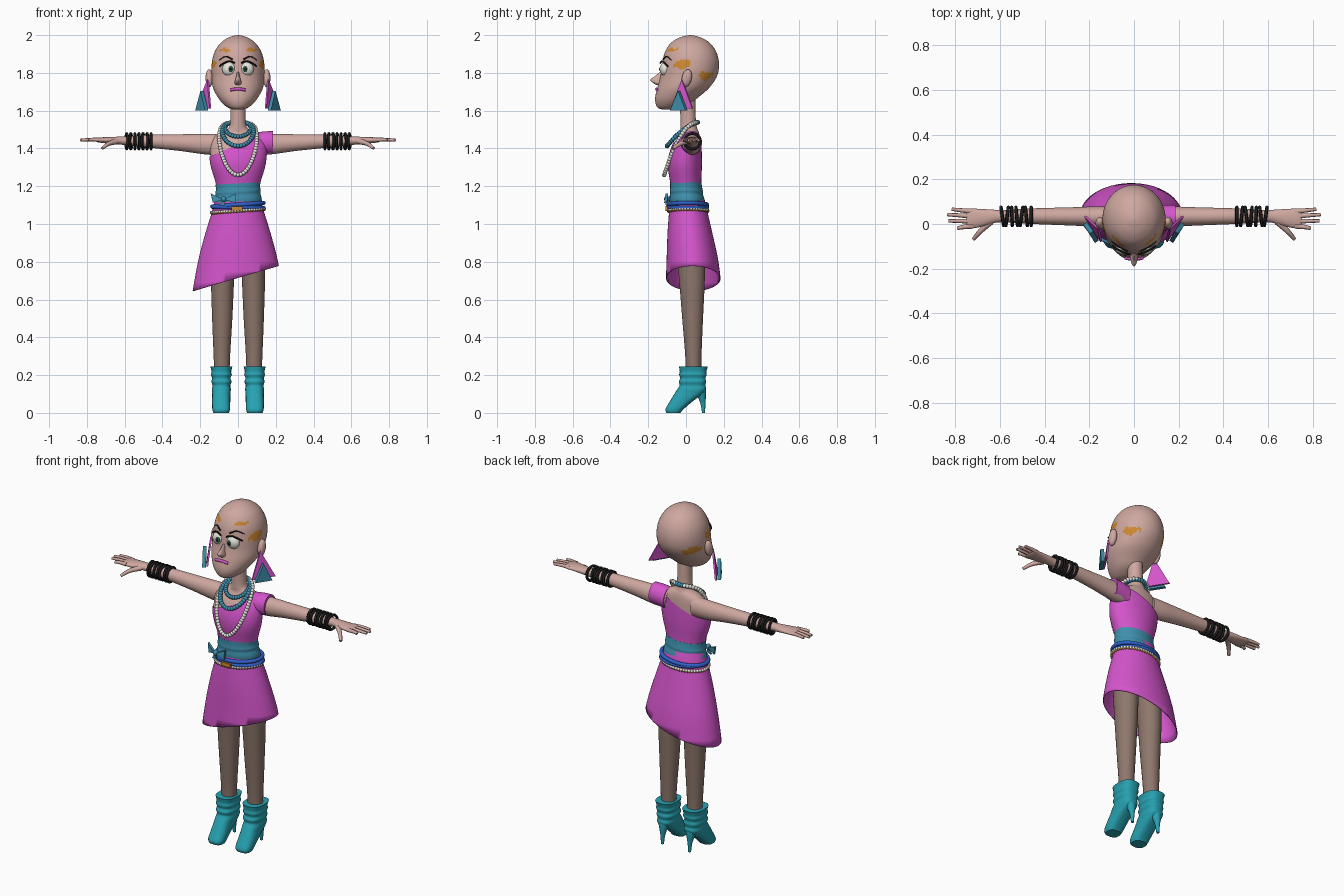
import bpy, bmesh, math
from mathutils import Vector, Matrix, noise
from mathutils.bvhtree import BVHTree

if "Cube" in bpy.data.objects:
    bpy.data.objects.remove(bpy.data.objects["Cube"], do_unlink=True)


def material(name, r, g, b):
    m = bpy.data.materials.new(name)
    m.use_nodes = True
    m.diffuse_color = (r, g, b, 1)
    m.node_tree.nodes["Principled BSDF"].inputs["Base Color"].default_value = (r, g, b, 1)
    return m


skin = material("skin", .62, .39, .35)
stocking = material("brown stocking", .27, .185, .15)
magenta = material("magenta", .66, .09, .6)
turquoise = material("turquoise", .02, .36, .44)
steel = material("steel blue", .05, .28, .42)
royal = material("royal blue", .03, .12, .6)
black = material("black", .01, .01, .01)
pearl = material("pearl white", .8, .78, .72)
amber = material("amber", .62, .25, .03)
iris = material("dark green", .03, .12, .08)


def finish(name, bm, *mats, smooth=True):
    bmesh.ops.recalc_face_normals(bm, faces=bm.faces)
    me = bpy.data.meshes.new(name)
    bm.to_mesh(me)
    bm.free()
    for m in mats:
        me.materials.append(m)
    if smooth:
        me.shade_smooth()
        me.set_sharp_from_angle(angle=math.radians(45))
    ob = bpy.data.objects.new(name, me)
    bpy.context.collection.objects.link(ob)
    return ob


def spline(rows, n=4):
    """Smooth interpolation through rows of numbers."""
    out, last = [], len(rows) - 1
    for i in range(last):
        p = [rows[max(0, min(last, i + k))] for k in (-1, 0, 1, 2)]
        for j in range(n):
            t = j / n
            out.append([.5 * (2*b + (c-a)*t + (2*a - 5*b + 4*c - d)*t*t + (3*b - a - 3*c + d)*t**3)
                        for a, b, c, d in zip(*p)])
    return out + [list(rows[-1])]


def loft(name, rows, *mats, axis="z", side=1, seg=32, n=4, e=1, cap=True, cut=None, shear=0, grow=0):
    """Skin rings given as (position, a min, a max, b min, b max)."""
    bm, rings = bmesh.new(), []
    for t, a0, a1, b0, b1 in spline(rows, n):
        ring = []
        for k in range(seg):
            w = 2 * math.pi * k / seg
            c, s = math.cos(w), math.sin(w)
            a = (a0+a1)/2 + ((a1-a0)/2 + grow) * math.copysign(abs(c)**e, c)
            b = (b0+b1)/2 + ((b1-b0)/2 + grow) * math.copysign(abs(s)**e, s)
            x, y, z = (a, b, t + shear*a) if axis == "z" else (t, a, b)
            ring.append(bm.verts.new((x * side, y, z)))
        rings.append(ring)
    for r, q in zip(rings, rings[1:]):
        for k in range(seg):
            bm.faces.new((r[k], r[(k+1) % seg], q[(k+1) % seg], q[k]))
    if cap:
        bm.faces.new(rings[0])
        bm.faces.new(rings[-1])
    if cut:
        bmesh.ops.bisect_plane(bm, geom=bm.verts[:] + bm.edges[:] + bm.faces[:],
                               plane_co=cut[0], plane_no=cut[1], clear_outer=True)
    return finish(name, bm, *mats)


def tube(name, pts, radius, mat, cyclic=False, end=1):
    """Round tube along points, tapering to a fraction of its radius."""
    cu = bpy.data.curves.new(name, "CURVE")
    cu.dimensions = "3D"
    cu.bevel_depth, cu.bevel_resolution, cu.use_fill_caps = radius, 2, True
    cu.materials.append(mat)
    pts = pts if cyclic else spline(pts)
    sp = cu.splines.new("POLY")
    sp.points.add(len(pts) - 1)
    for i, (p, q) in enumerate(zip(sp.points, pts)):
        p.co = (*q, 1)
        p.radius = 1 + (end - 1) * i / (len(pts) - 1)
    sp.use_cyclic_u = cyclic
    tmp = bpy.data.objects.new(name + "_path", cu)
    bpy.context.collection.objects.link(tmp)
    me = bpy.data.meshes.new_from_object(tmp.evaluated_get(bpy.context.evaluated_depsgraph_get()))
    bpy.data.objects.remove(tmp, do_unlink=True)
    me.shade_smooth()
    bpy.context.collection.objects.link(bpy.data.objects.new(name, me))


def ball(name, loc, size, mat, tilt=0):
    bm = bmesh.new()
    bmesh.ops.create_uvsphere(bm, u_segments=24, v_segments=14, radius=1)
    bm.transform(Matrix.Translation(loc) @ Matrix.Rotation(tilt, 4, "X") @ Matrix.Diagonal((*size, 1)))
    return finish(name, bm, mat)


def plate(name, pts, depth, mat):
    """Flat polygon extruded along a vector."""
    bm = bmesh.new()
    f = bm.faces.new([bm.verts.new(p) for p in pts])
    g = bmesh.ops.extrude_face_region(bm, geom=[f], use_keep_orig=True)["geom"]
    bmesh.ops.translate(bm, verts=[v for v in g if isinstance(v, bmesh.types.BMVert)], vec=depth)
    return finish(name, bm, mat, smooth=False)


def beads(name, path, count, radius, mat):
    """Evenly spaced balls along a closed path function of 0..1."""
    pts = [Vector(path(i / 600)) for i in range(601)]
    total = sum((b - a).length for a, b in zip(pts, pts[1:]))
    bm, run, due = bmesh.new(), 0, 0
    for a, b in zip(pts, pts[1:]):
        if run >= due - 1e-6 and due < total * (1 - .5 / count):
            bmesh.ops.create_icosphere(bm, subdivisions=2, radius=radius, matrix=Matrix.Translation(a))
            due += total / count
        run += (b - a).length
    return finish(name, bm, mat)


# Head, with amber hair patches showing at the temples and brow
head = loft("head", [(1.605, -.012, .012, -.11, -.08), (1.612, -.045, .045, -.145, -.04),
    (1.635, -.078, .078, -.16, .02), (1.67, -.106, .106, -.163, .065), (1.72, -.132, .132, -.152, .122),
    (1.78, -.14, .14, -.136, .163), (1.84, -.14, .14, -.127, .175), (1.9, -.128, .128, -.115, .165),
    (1.95, -.1, .1, -.088, .135), (1.98, -.064, .064, -.05, .095), (1.995, -.03, .03, -.01, .055),
    (2.0, -.004, .004, .018, .026)], skin, amber, seg=128, n=8)
for f in head.data.polygons:
    c = f.center
    fuzz = noise.noise(c * 55) * .9
    temple = ((c.y + .02) / .045)**2 + ((c.z - 1.845) / .028)**2
    nape = ((c.y - .1) / .05)**2 + ((c.z - 1.785) / .025)**2
    brow = ((abs(c.x) - .07) / .03)**2 + ((c.z - 1.922) / .013)**2
    if (abs(c.x) > .07 and min(temple, nape) + fuzz < .75) or (c.y < -.03 and brow + fuzz < .75):
        f.material_index = 1
tree = BVHTree.FromPolygons([v.co for v in head.data.vertices], [p.vertices for p in head.data.polygons])


def on_face(x, z, lift=.003):
    hit = tree.ray_cast(Vector((x, -1, z)), Vector((0, 1, 0)))[0]
    return (x, hit.y - lift, z)


loft("nose", [(1.805, -.006, .006, -.138, -.1), (1.78, -.01, .01, -.168, -.1), (1.762, -.015, .015, -.19, -.1),
    (1.745, -.019, .019, -.172, -.1), (1.735, -.012, .012, -.155, -.1)], skin, seg=16)
tube("lips", [on_face(x, z) for x, z in ((-.04, 1.709), (-.015, 1.714), (.015, 1.714), (.04, 1.709))], .008, magenta)

# Torso and neck, one-shoulder bodice over it
body = [(1.05, -.135, .135, -.085, .11), (1.12, -.119, .119, -.08, .095), (1.17, -.108, .108, -.074, .08),
    (1.22, -.113, .113, -.078, .075), (1.3, -.137, .137, -.09, .078), (1.36, -.146, .146, -.086, .078),
    (1.42, -.146, .146, -.066, .076), (1.46, -.13, .13, -.042, .073), (1.485, -.09, .09, -.03, .068),
    (1.505, -.052, .052, -.03, .06), (1.55, -.041, .041, -.03, .052), (1.68, -.04, .04, -.032, .05)]
loft("torso", body, skin, seg=48)
loft("bodice", body[:-2], magenta, seg=48, grow=.006, cap=False, cut=((0, 0, 1.42), (-.42, 0, 1)))
loft("shoulder_cap", [(.09, -.03, .082, 1.36, 1.484), (.14, -.028, .085, 1.37, 1.49), (.185, -.022, .085, 1.372, 1.492)],
     magenta, axis="x")
skirt = loft("skirt", [(1.1, -.128, .128, -.086, .108), (1.06, -.139, .139, -.09, .115), (.95, -.173, .173, -.098, .14),
    (.8, -.212, .212, -.103, .172), (.6, -.248, .248, -.11, .195)], magenta, seg=64, cap=False,
    cut=((0, 0, .715), (.29, 0, -1)))
shell = skirt.modifiers.new("cloth thickness", "SOLIDIFY")
shell.thickness = .005

# Sash, bow, belts and buckle
loft("sash", [(1.105, -.126, .126, -.084, .1), (1.13, -.125, .125, -.087, .098), (1.155, -.118, .118, -.084, .09),
    (1.17, -.12, .12, -.086, .09), (1.19, -.117, .117, -.084, .086), (1.215, -.119, .119, -.084, .082)],
    steel, seg=48, shear=.06)
for name, tip in (("bow_right_loop", (-.145, -.075)), ("bow_left_loop", (-.012, -.108))):
    x, y = tip
    plate(name, [(-.075, -.108, 1.13), (x, y, 1.162), (x * .92, y - .008, 1.112)], (0, .014, 0), steel)
plate("bow_tail", [(-.075, -.108, 1.135), (-.1, -.1, 1.095), (-.068, -.108, 1.1)], (0, .012, 0), steel)
ball("bow_knot", (-.075, -.1, 1.132), (.014, .016, .016), steel)


def waist(t, z, grow, tilt):
    w = 2 * math.pi * t
    x = (.133 + grow) * math.cos(w)
    return (x, .011 + (.098 + grow) * math.sin(w), z + tilt * x)


for i, (z, tilt) in enumerate(((1.088, -.02), (1.102, .07))):
    tube(f"blue_belt_{i + 1}", [waist(k / 64, z, .003, tilt) for k in range(64)], .011, royal, cyclic=True)
beads("bead_belt", lambda t: waist(t, 1.071, .007, .07), 52, .0085, pearl)
beads("amber_bead_belt", lambda t: waist(t + .01, 1.066, .006, .07), 52, .007, amber)
plate("buckle", [(-.035, -.108, 1.07), (.025, -.108, 1.072), (.025, -.108, 1.094), (-.035, -.108, 1.092)],
      (0, .015, 0), amber)


# Necklaces
def necklace(width, drop, reach, power):
    def path(t):
        w = 2 * math.pi * t
        u = (1 - math.cos(w)) / 2
        return (width * math.sin(w), .062 - reach * u**.9, 1.538 - drop * u**power)
    return path


beads("pearl_necklace", necklace(.1, .278, .177, 1.8), 56, .0115, pearl)
beads("blue_necklace", necklace(.083, .125, .162, 1.4), 38, .0125, steel)
beads("blue_necklace_upper", necklace(.068, .075, .12, 1.3), 32, .0115, steel)

for side, word in ((1, "left"), (-1, "right")):
    def flip(*pts):
        return [(p[0] * side, *p[1:]) for p in pts]

    # Face details
    ball(word + "_eye", (.046 * side, -.11, 1.82), (.038, .028, .038), pearl)
    ball(word + "_iris", (.039 * side, -.134, 1.82), (.015, .006, .016), iris)
    ball(word + "_pupil", (.039 * side, -.138, 1.82), (.008, .004, .009), black)
    lash = [on_face(x * side, z, .012) for x, z in ((.018, 1.852), (.046, 1.862), (.08, 1.848), (.098, 1.835))]
    tube(word + "_upper_lash", lash, .0045, black)
    brow = [on_face(x * side, z) for x, z in ((.03, 1.872), (.065, 1.887), (.1, 1.868))]
    tube(word + "_eyebrow", brow, .0045, black, end=.5)
    ball(word + "_ear", (.152 * side, .004, 1.772), (.02, .026, .048), skin, tilt=-.2)

    # Earrings, a large triangle with a small one in front
    out = Vector((.83 * side, -.55, 0))
    plate(word + "_earring", flip((.155, -.018, 1.765), (.142, -.076, 1.612), (.215, .038, 1.612)), out * .01, magenta)
    plate(word + "_earring_drop", flip((.182, -.032, 1.705), (.158, -.074, 1.602), (.21, .008, 1.602)), out * .02, steel)

    # Arm, hand and bracelets
    loft(word + "_arm", [(.08, -.015, .075, 1.365, 1.478), (.17, -.012, .078, 1.368, 1.477), (.3, -.006, .074, 1.386, 1.475),
        (.45, .0, .07, 1.402, 1.473), (.59, .008, .062, 1.417, 1.464), (.64, .0, .065, 1.422, 1.462),
        (.7, -.016, .068, 1.427, 1.46), (.74, -.018, .07, 1.432, 1.457), (.752, -.008, .06, 1.438, 1.452)],
        skin, axis="x", side=side)
    fingers = ((.056, .815, .066), (.034, .835, .042), (.012, .83, .014), (-.009, .79, -.02))
    for i, (y, tip, y2) in enumerate(fingers):
        tube(f"{word}_finger_{i + 1}", flip((.72, y, 1.445), (.77, (y + y2) / 2, 1.447), (tip, y2, 1.444)), .012, skin, end=.6)
    tube(word + "_thumb", flip((.64, .012, 1.438), (.685, -.03, 1.425), (.718, -.068, 1.4)), .016, skin, end=.5)
    for i in range(7):
        lean = .006 * math.sin(i * 2.3)
        ring = [((.46 + .0215 * i + lean * math.cos(w)) * side, .034 + .041 * math.cos(w), 1.438 + .041 * math.sin(w))
                for w in (k * math.pi / 16 for k in range(32))]
        tube(f"{word}_bracelet_{i + 1}", ring, .0075, black, cyclic=True)

    # Leg and slouchy high-heeled boot
    loft(word + "_leg", [(.18, .045, .125, .0, .08), (.3, .042, .129, -.004, .082), (.5, .03, .137, -.02, .09),
        (.72, .02, .143, -.038, .1), (.95, .008, .14, -.06, .1)], stocking, side=side)
    loft(word + "_boot", [(0, .048, .13, -.104, -.03), (.02, .042, .136, -.109, -.012), (.06, .041, .137, -.086, .034),
        (.1, .04, .137, -.062, .088), (.125, .038, .138, -.046, .106), (.145, .041, .135, -.034, .102),
        (.165, .034, .141, -.038, .107), (.183, .04, .137, -.031, .103), (.202, .033, .143, -.036, .109),
        (.218, .036, .14, -.033, .108), (.245, .03, .146, -.037, .115)], turquoise, side=side, e=.75)
    loft(word + "_boot_heel", [(0, .08, .097, .085, .101), (.05, .076, .101, .076, .103), (.1, .062, .115, .056, .106),
        (.13, .055, .122, .05, .104)], turquoise, side=side, seg=20)
